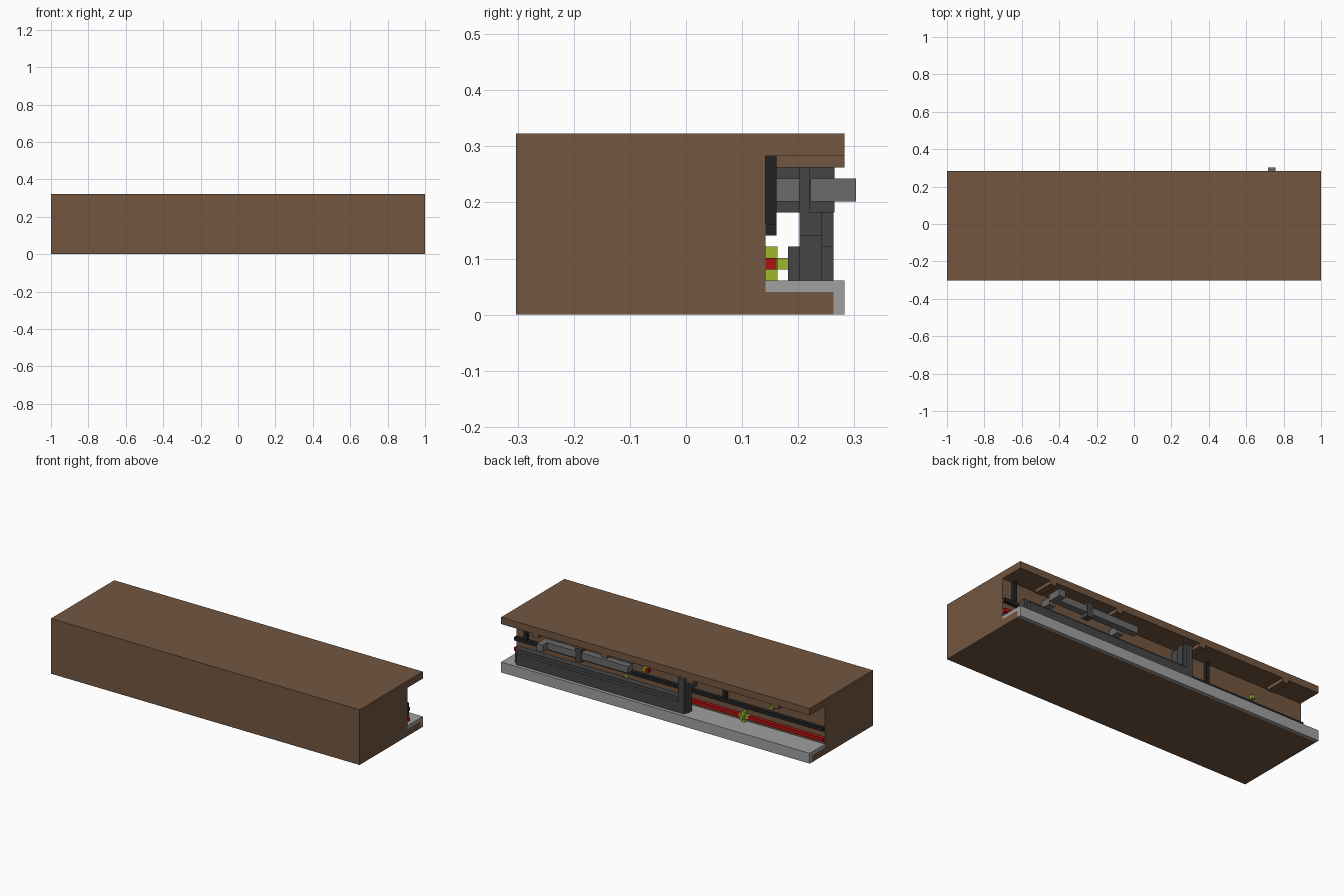
import bpy, bmesh

cube = bpy.data.objects.get("Cube")
if cube:
    bpy.data.objects.remove(cube, do_unlink=True)

U = 2 / 99          # block unit: the body is 99 units long
HALF = 49.5


def material(name, r, g, b):
    def lin(c):
        c /= 255
        return c / 12.92 if c < 0.04045 else ((c + 0.055) / 1.055) ** 2.4
    col = (lin(r), lin(g), lin(b), 1)
    m = bpy.data.materials.new(name)
    m.use_nodes = True
    m.diffuse_color = col
    bsdf = m.node_tree.nodes["Principled BSDF"]
    bsdf.inputs["Base Color"].default_value = col
    bsdf.inputs["Roughness"].default_value = 0.8
    return m


BROWN = material("brown", 115, 86, 64)
LIGHT = material("light_grey", 160, 160, 160)
MID = material("mid_grey", 107, 107, 107)
DARK = material("dark_grey", 69, 69, 69)
BLACK = material("black", 34, 34, 34)
RED = material("red", 176, 16, 18)
GREEN = material("yellow_green", 157, 185, 44)


def prism(name, profile, x0, x1, mat):
    """Extrude a (y, z) profile along x; all sizes in block units."""
    bm = bmesh.new()
    face = bm.faces.new([bm.verts.new((x0 * U, y * U, z * U)) for y, z in profile])
    ext = bmesh.ops.extrude_face_region(bm, geom=[face])
    moved = [v for v in ext["geom"] if isinstance(v, bmesh.types.BMVert)]
    bmesh.ops.translate(bm, verts=moved, vec=((x1 - x0) * U, 0, 0))
    bmesh.ops.recalc_face_normals(bm, faces=bm.faces)
    me = bpy.data.meshes.new(name)
    bm.to_mesh(me)
    bm.free()
    me.materials.append(mat)
    ob = bpy.data.objects.new(name, me)
    bpy.context.collection.objects.link(ob)
    return ob


def box(name, x, y, z, mat):
    (y0, y1), (z0, z1) = y, z
    return prism(name, [(y0, z0), (y1, z0), (y1, z1), (y0, z1)], x[0], x[1], mat)


# Main body with the open channel along the back
prism("body", [(-15, 0), (13, 0), (13, 2), (7, 2), (7, 14), (14, 14), (14, 16), (-15, 16)],
      -HALF, HALF, BROWN)

# Ledge plate folded over the back edge of the floor
prism("ledge_plate", [(7, 2), (13, 2), (13, 0), (14, 0), (14, 3), (7, 3)], -HALF, HALF, LIGHT)

# Cross ribs under the overhang
for i, x in enumerate((-38.5, -11, 16.5, 38.5)):
    box(f"ceiling_rib_{i + 1}", (x - 1, x + 1), (8, 14), (13, 14), BROWN)

# Wall rails and posts
box("black_rail", (-HALF, HALF), (7, 8), (7, 8), BLACK)
box("red_rail", (-HALF, HALF), (7, 8), (4, 5), RED)
for i, x in enumerate((46, -17.8)):
    box(f"rail_post_{i + 1}", (x - 0.5, x + 0.5), (7, 8), (8, 14), BLACK)

# Cross-shaped clamps on the red rail
for i, x in enumerate((-24, 14)):
    box(f"clamp_upright_{i + 1}", (x - 0.5, x + 0.5), (7, 8.05), (3, 6), GREEN)
    box(f"clamp_arm_{i + 1}", (x - 1.5, x + 1.5), (7, 8.05), (4, 5), GREEN)
    box(f"clamp_knob_{i + 1}", (x - 0.5, x + 0.5), (8, 9), (4, 5), GREEN)

# Small wall buttons
box("green_button", (-33.5, -32.5), (7, 8), (9, 10), GREEN)
box("yellow_button", (7.5, 8.5), (7, 8), (9, 10), GREEN)
box("red_button", (6.5, 7.5), (7, 8), (9, 10), RED)

# Long stepped beam on the ledge
box("beam_core", (-6.5, 46.5), (10, 12), (3, 7), DARK)
box("beam_flange", (-6.5, 45.5), (9, 13), (3, 6), DARK)

# Upright at the beam's end with a hook to the wall
box("upright_core", (-9, -6), (10, 12), (3, 13), DARK)
box("upright_strip", (-8.5, -6.5), (12, 13), (3, 13), DARK)
box("upright_hook", (-8.5, -6.5), (7, 10), (9, 13), DARK)

# Lever bar with handle, stand-offs and clamp
box("lever_bar", (9.5, 37.4), (11, 13), (10, 12), MID)
box("lever_handle", (35.4, 37.4), (13, 15), (10, 12), MID)
for i, x in enumerate((13, 35.5)):
    box(f"lever_standoff_{i + 1}", (x - 1, x + 1), (7, 10), (10, 12), MID)
box("lever_clamp", (24.5, 26.5), (10.9, 13.1), (9, 13), DARK)
